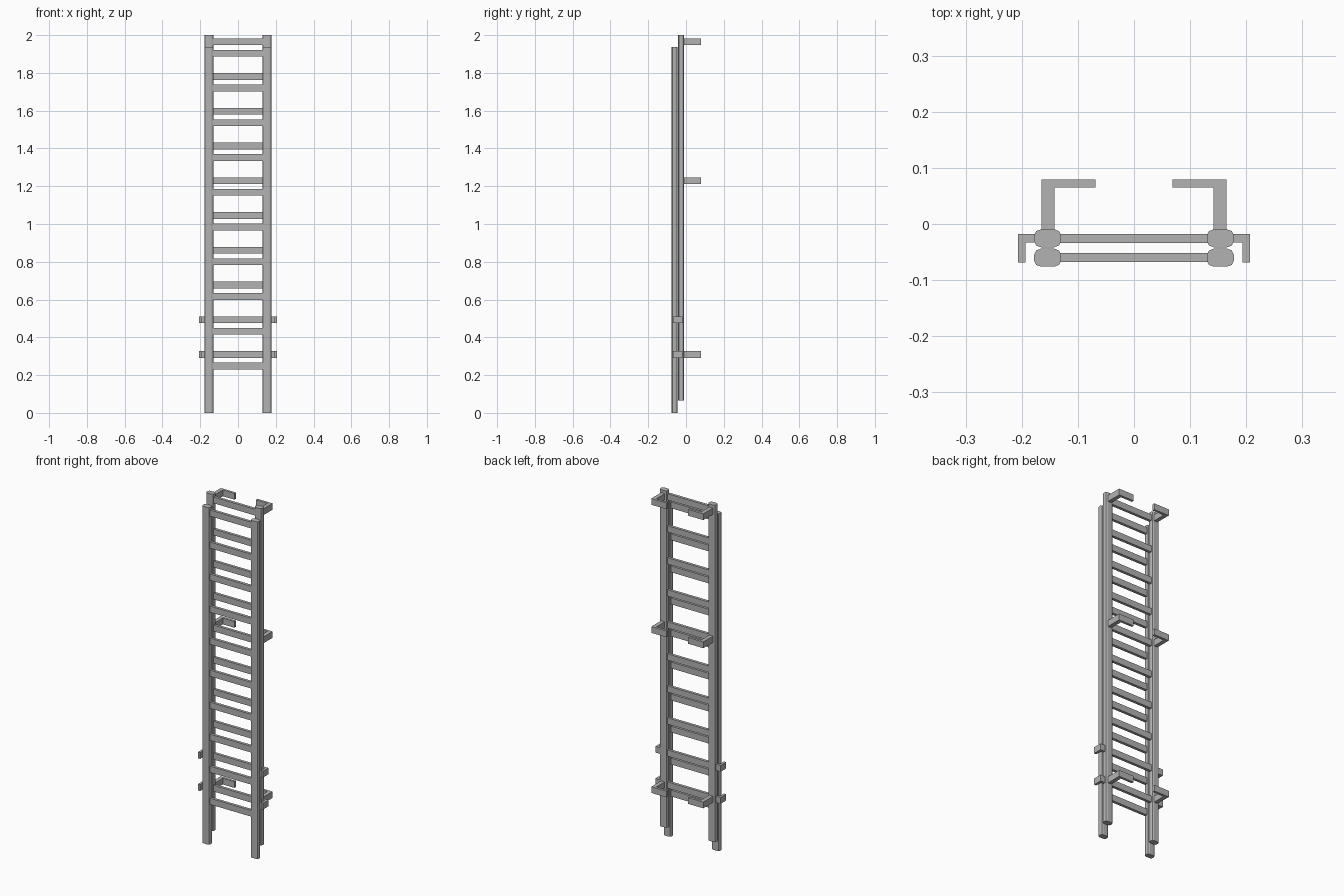
import bpy, bmesh, math

if "Cube" in bpy.data.objects:
    bpy.data.objects.remove(bpy.data.objects["Cube"])

metal = bpy.data.materials.new("ladder grey")
metal.diffuse_color = (0.45, 0.45, 0.45, 1)
metal.use_nodes = True
metal.node_tree.nodes["Principled BSDF"].inputs["Base Color"].default_value = metal.diffuse_color


def extrude(name, pts, z0, z1):
    """Prism: xy outline extruded from z0 to z1."""
    bm = bmesh.new()
    face = bm.faces.new([bm.verts.new((x, y, z0)) for x, y in pts])
    up = bmesh.ops.extrude_face_region(bm, geom=[face])
    for v in up["geom"]:
        if isinstance(v, bmesh.types.BMVert):
            v.co.z = z1
    bmesh.ops.recalc_face_normals(bm, faces=bm.faces)
    me = bpy.data.meshes.new(name)
    bm.to_mesh(me)
    bm.free()
    me.materials.append(metal)
    ob = bpy.data.objects.new(name, me)
    bpy.context.collection.objects.link(ob)
    return ob


def rounded(cx, cy, w, d, rx, ry, steps=2):
    """Rounded rectangle outline."""
    pts = []
    for q, (sx, sy) in enumerate([(1, 1), (-1, 1), (-1, -1), (1, -1)]):
        for i in range(steps + 1):
            a = math.pi / 2 * (q + i / steps)
            pts.append((cx + sx * (w / 2 - rx) + rx * math.cos(a),
                        cy + sy * (d / 2 - ry) + ry * math.sin(a)))
    return pts


def box(x0, x1, y0, y1):
    return [(x0, y0), (x1, y0), (x1, y1), (x0, y1)]


STEP = 0.184
H = 0.018  # half height of rungs and brackets

# Two ladder sections: rails and ten rungs each
for label, cy, z0, z1, top in (("back", -0.0255, 0.065, 2.0, 1.965),
                               ("front", -0.0600, 0.0, 1.937, 1.904)):
    for side, s in (("left", -1), ("right", 1)):
        extrude(f"{label}_rail_{side}",
                rounded(s * 0.154, cy, 0.048, 0.032, 0.012, 0.011), z0, z1)
    for i in range(10):
        z = top - i * STEP
        extrude(f"{label}_rung_{i + 1}",
                box(-0.135, 0.135, cy - 0.008, cy + 0.008), z - H, z + H)

for side, s in (("left", -1), ("right", 1)):
    # Wall brackets behind the back section
    for i in (0, 4, 9):
        z = 1.965 - i * STEP
        pts = [(0.142, -0.015), (0.165, -0.015), (0.165, 0.079),
               (0.069, 0.079), (0.069, 0.065), (0.142, 0.065)]
        extrude(f"wall_bracket_{side}_{i}", [(s * x, y) for x, y in pts],
                z - H, z + H)
    # Guide hooks wrapping around the front section
    for i in (8, 9):
        z = 1.965 - i * STEP
        pts = [(0.170, -0.033), (0.193, -0.033), (0.193, -0.069),
               (0.207, -0.069), (0.207, -0.018), (0.170, -0.018)]
        extrude(f"guide_hook_{side}_{i}", [(s * x, y) for x, y in pts],
                z - H, z + H)
